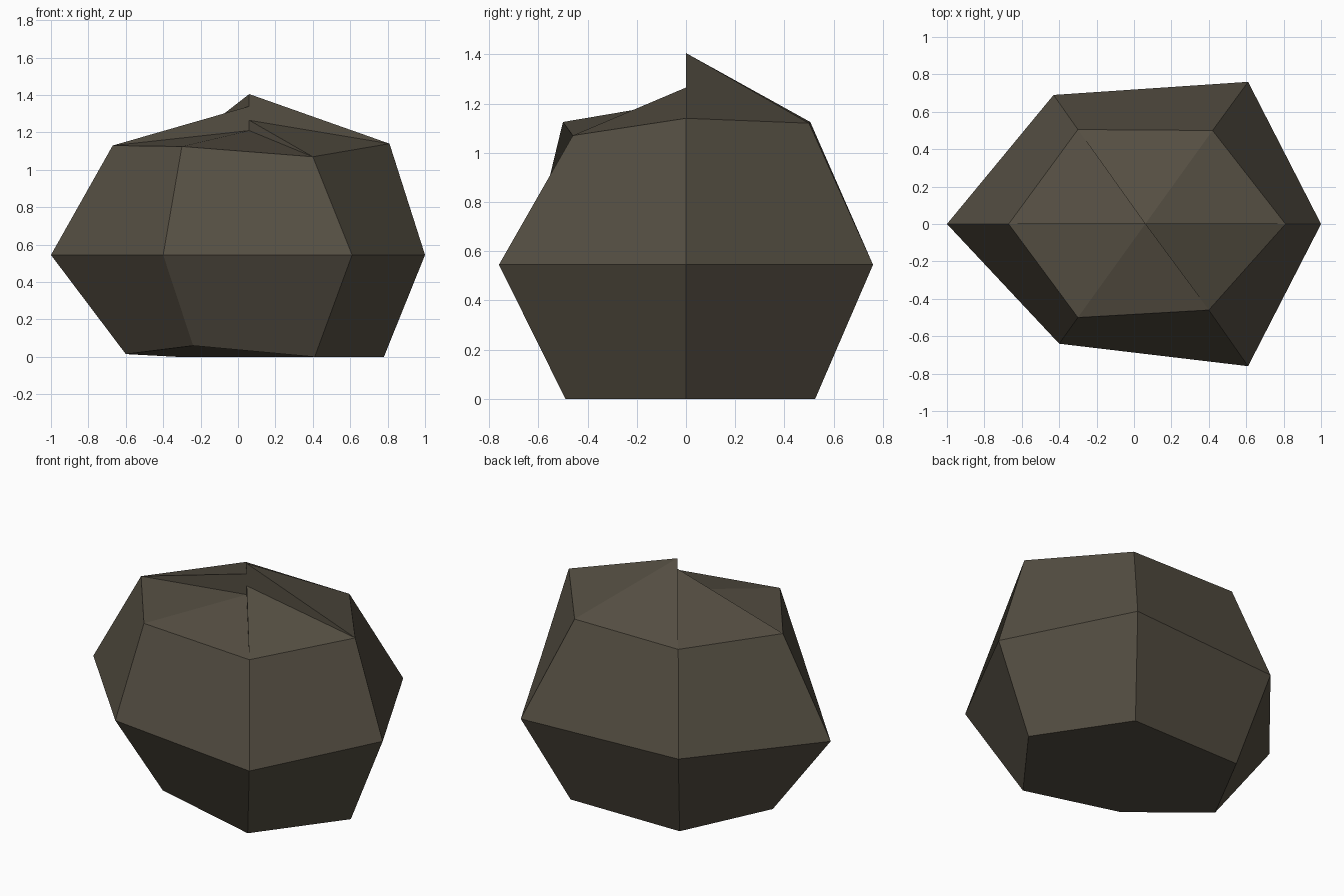
import bpy, bmesh

if "Cube" in bpy.data.objects:
    bpy.data.objects.remove(bpy.data.objects["Cube"])

stone = bpy.data.materials.new("dark_stone")
stone.diffuse_color = (0.09, 0.077, 0.055, 1)
stone.use_nodes = True
stone.node_tree.nodes["Principled BSDF"].inputs["Base Color"].default_value = stone.diffuse_color

# Six-sided rings, starting at the left point and running along the back
bottom = [(-.60, 0, .015), (-.32, .52, 0), (.43, .525, 0),
          (.78, 0, 0), (.41, -.49, 0), (-.24, -.40, .06)]
middle = [(-1, 0, .545), (-.43, .69, .545), (.61, .76, .545),
          (1, 0, .545), (.61, -.76, .545), (-.40, -.64, .545)]
top = [(-.67, 0, 1.13), (-.30, .505, 1.125), (.42, .50, 1.12),
       (.81, 0, 1.14), (.40, -.46, 1.07), (-.30, -.50, 1.125)]

bm = bmesh.new()
low, mid, high = [[bm.verts.new(p) for p in ring] for ring in (bottom, middle, top)]

# Side bands and flat base
for a, b in ((low, mid), (mid, high)):
    for i in range(6):
        j = (i + 1) % 6
        bm.faces.new((a[j], a[i], b[i], b[j]))
bm.faces.new(low)

# Broken crown: each slab meets the middle at its own height
back_left, back_right, front_right, front_left = [
    bm.verts.new((.06, 0, z)) for z in (1.34, 1.405, 1.265, 1.21)]
slabs = [(high[0], back_left, high[1]),
         (high[1], back_right, high[2]), (high[2], back_right, high[3]),
         (high[3], front_right, high[4]),
         (high[4], front_left, high[5]), (high[5], front_left, high[0])]
# Thin steps between neighbouring slabs
steps = [(high[0], front_left, back_left), (high[3], back_right, front_right),
         (high[1], back_left, back_right), (high[4], front_right, front_left)]
for f in slabs + steps:
    bm.faces.new(f)

bmesh.ops.recalc_face_normals(bm, faces=bm.faces)
mesh = bpy.data.meshes.new("rock")
bm.to_mesh(mesh)
bm.free()
mesh.materials.append(stone)
rock = bpy.data.objects.new("rock", mesh)
bpy.context.collection.objects.link(rock)
